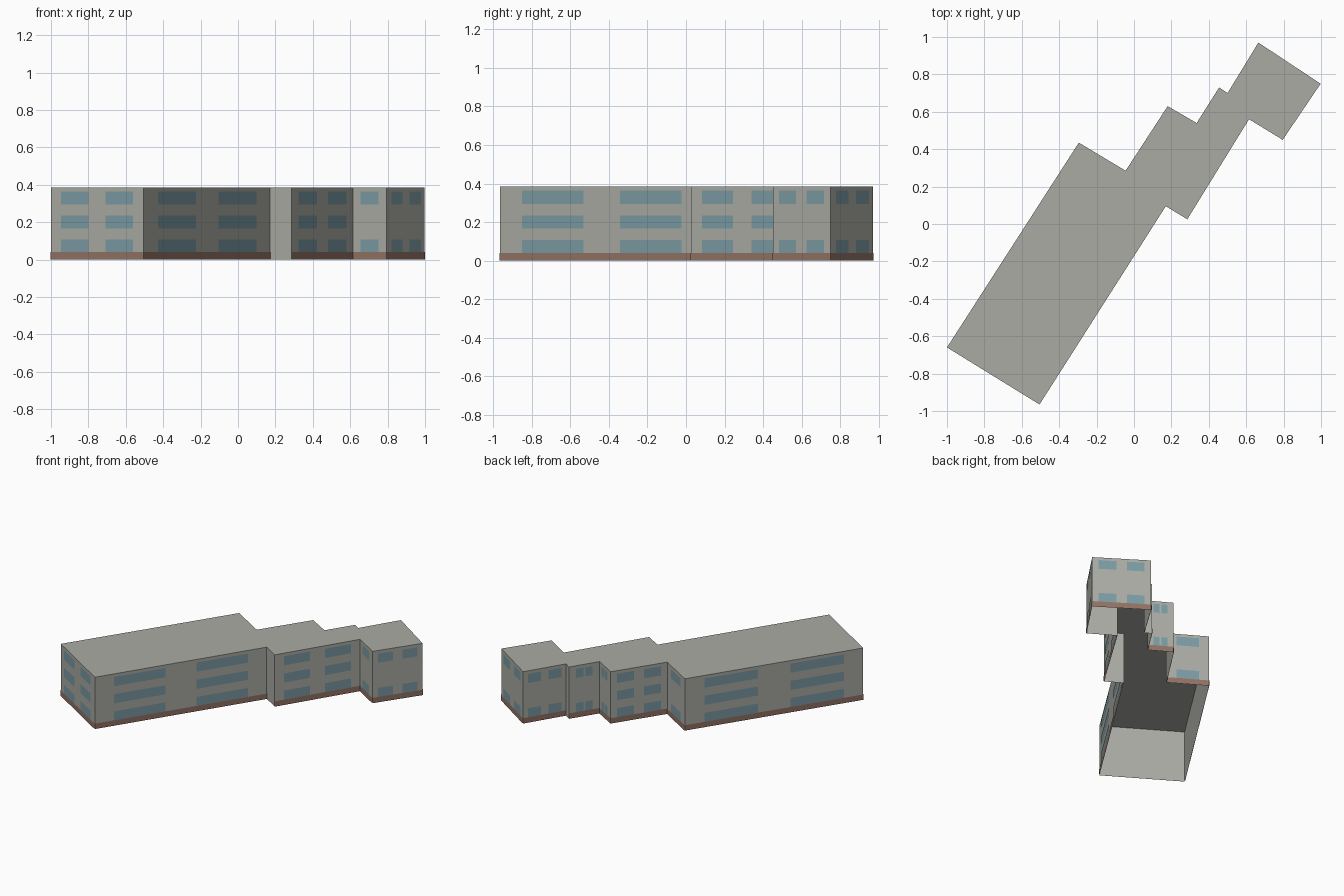
import bpy
import bmesh
from mathutils import Vector

cube = bpy.data.objects.get("Cube")
if cube:
    bpy.data.objects.remove(cube)

HEIGHT = 0.385
PLINTH = 0.04
GAP = 0.003  # how far plates stand off the wall


def material(name, rgb):
    mat = bpy.data.materials.new(name)
    mat.use_nodes = True
    mat.diffuse_color = (*rgb, 1)
    mat.node_tree.nodes["Principled BSDF"].inputs["Base Color"].default_value = (*rgb, 1)
    return mat


concrete = material("warm grey concrete", (0.41, 0.41, 0.375))
glass = material("blue grey glass", (0.2, 0.33, 0.37))
brick = material("brown brick", (0.29, 0.17, 0.13))


def finish(bm, name, mat):
    mesh = bpy.data.meshes.new(name)
    bm.to_mesh(mesh)
    bm.free()
    mesh.materials.append(mat)
    obj = bpy.data.objects.new(name, mesh)
    bpy.context.collection.objects.link(obj)


def panel(bm, a, b, span, rise, offset=0.0):
    """Upright rectangle on the wall from a to b, seen from outside."""
    along = b - a
    out = Vector((along.y, -along.x)).normalized() * offset
    p, q = a + along * span[0] + out, a + along * span[1] + out
    corners = [(p, rise[0]), (q, rise[0]), (q, rise[1]), (p, rise[1])]
    bm.faces.new([bm.verts.new((c.x, c.y, z)) for c, z in corners])


# Window layouts: columns as fractions of the wall, rows as heights
TOP, MIDDLE, GROUND = (0.295, 0.363), (0.167, 0.235), (PLINTH, 0.107)
WIDE = [(0.11, 0.41), (0.59, 0.89)]
SINGLE = [(0.235, 0.765)]
TWIN = [(0.23, 0.47), (0.53, 0.77)]
THREE, TWO = [TOP, MIDDLE, GROUND], [TOP, GROUND]

# Footprint, counter-clockwise: corner, then columns and rows of the wall after it
walls = [
    ((-1.0, -0.66), WIDE, THREE),
    ((-0.505, -0.965), WIDE, THREE),
    ((0.17, 0.095), [], []),
    ((0.285, 0.025), WIDE, THREE),
    ((0.615, 0.56), SINGLE, TWO),
    ((0.795, 0.45), WIDE, TWO),
    ((0.998, 0.75), WIDE, TWO),
    ((0.665, 0.97), WIDE, TWO),
    ((0.50, 0.70), [], []),
    ((0.455, 0.73), TWIN, TWO),
    ((0.335, 0.54), TWIN, TWO),
    ((0.18, 0.63), WIDE, THREE),
    ((-0.045, 0.285), SINGLE, TWO),
    ((-0.295, 0.435), WIDE, THREE),
]

shell, windows, plinth = bmesh.new(), bmesh.new(), bmesh.new()
points = [Vector(w[0]) for w in walls]
for i, (_, columns, rows) in enumerate(walls):
    a, b = points[i], points[(i + 1) % len(points)]
    panel(shell, a, b, (0, 1), (0, HEIGHT))
    if columns:
        panel(plinth, a, b, (0, 1), (0, PLINTH), GAP)
    for span in columns:
        for rise in rows:
            panel(windows, a, b, span, rise, GAP)

# Flat roof closes the shell; the underside stays open
shell.faces.new([shell.verts.new((p.x, p.y, HEIGHT)) for p in points])
bmesh.ops.remove_doubles(shell, verts=shell.verts, dist=0.0001)

finish(shell, "building_shell", concrete)
finish(windows, "windows", glass)
finish(plinth, "plinth", brick)
